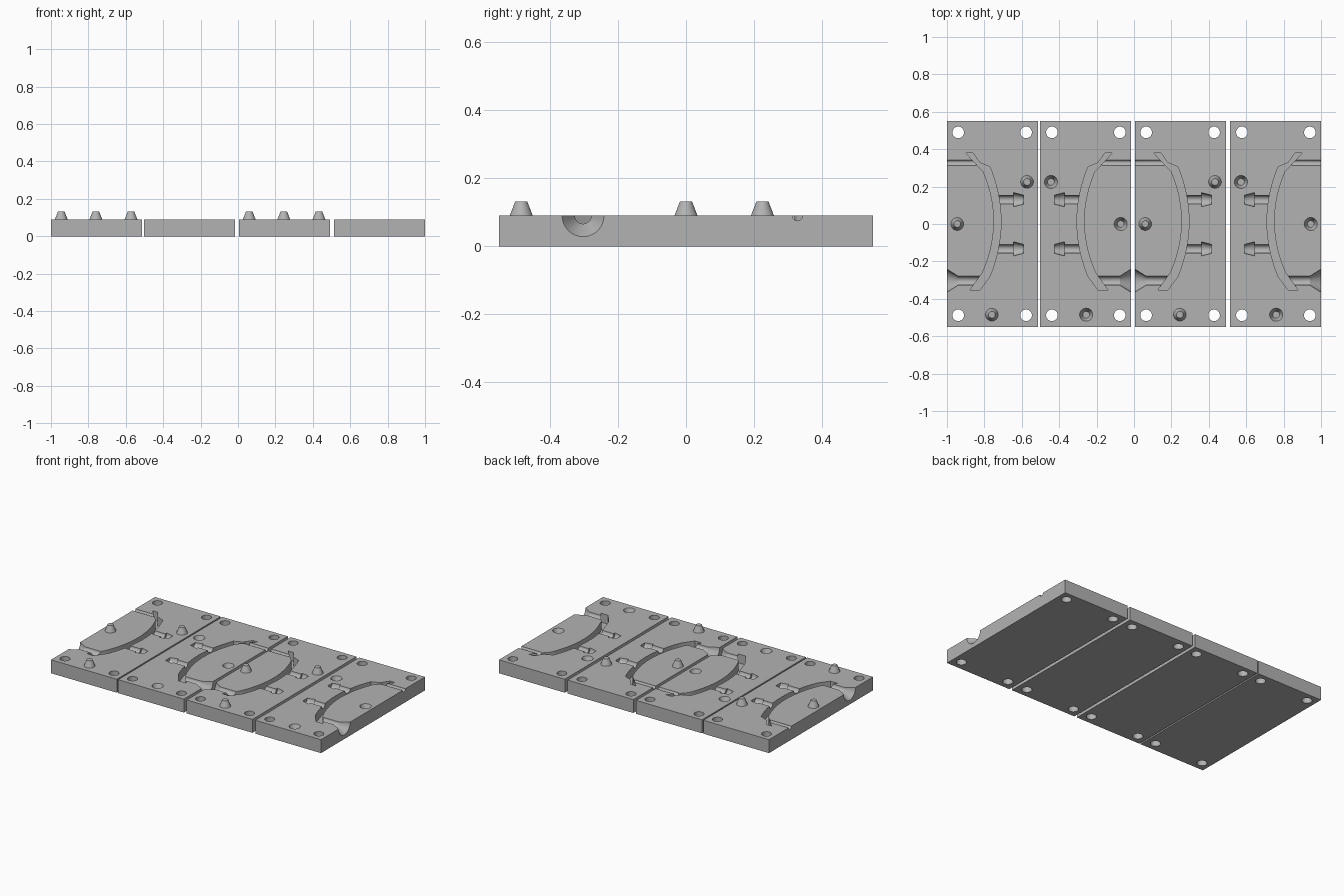
import bpy, bmesh, math
from mathutils import Matrix, Vector

if "Cube" in bpy.data.objects:
    bpy.data.objects.remove(bpy.data.objects["Cube"])

W, H, T = 0.487, 1.1, 0.09      # plate width, length, thickness
PINS = [(0.055, 0.0), (0.428, 0.225), (0.24, -0.485)]
BOLTS = [(x, y) for x in (0.06, 0.423) for y in (-0.488, 0.49)]

grey = bpy.data.materials.new("mould_grey")
grey.use_nodes = True
COLOR = (0.45, 0.45, 0.45, 1)
grey.diffuse_color = COLOR
grey.node_tree.nodes["Principled BSDF"].inputs["Base Color"].default_value = COLOR


def finish(bm, name):
    bmesh.ops.recalc_face_normals(bm, faces=bm.faces)
    mesh = bpy.data.meshes.new(name)
    bm.to_mesh(mesh)
    bm.free()
    mesh.materials.append(grey)
    ob = bpy.data.objects.new(name, mesh)
    bpy.context.collection.objects.link(ob)
    return ob


def lathe(name, rings, origin, axis, segs=32):
    """Round solid from (distance, radius) rings along an axis."""
    bm = bmesh.new()
    turn = Vector((0, 0, 1)).rotation_difference(Vector(axis)).to_matrix()
    loops = []
    for d, r in rings:
        loops.append([bm.verts.new(Vector(origin) + turn @ Vector(
            (r * math.cos(a), r * math.sin(a), d)))
            for a in (2 * math.pi * i / segs for i in range(segs))])
    for lo, hi in zip(loops, loops[1:]):
        for i in range(segs):
            j = (i + 1) % segs
            bm.faces.new((lo[i], lo[j], hi[j], hi[i]))
    bm.faces.new(loops[0])
    bm.faces.new(loops[-1])
    return finish(bm, name)


def prism(name, points, z0, z1):
    bm = bmesh.new()
    face = bm.faces.new([bm.verts.new((x, y, z0)) for x, y in points])
    top = bmesh.ops.extrude_face_region(bm, geom=[face])["geom"]
    bmesh.ops.translate(bm, vec=(0, 0, z1 - z0),
                        verts=[v for v in top if isinstance(v, bmesh.types.BMVert)])
    return finish(bm, name)


def cavity_outline():
    """Bowed cavity with a hooked upper tip and a slanted foot."""
    def steps(a, b, n=14):
        return [a + (b - a) * i / n for i in range(n + 1)]
    outer = [(0.289 - 0.69 * (y - 0.013) ** 2, y) for y in steps(-0.28, 0.305)]
    inner = [(0.251 - 0.80 * (y - 0.015) ** 2, y) for y in steps(0.278, -0.26)]
    return ([(0.123, -0.353), (0.176, -0.353)] + outer
            + [(0.176, 0.327), (0.139, 0.38), (0.1, 0.38)] + inner)


def apply_boolean(target, tool, operation):
    mod = target.modifiers.new("cut", "BOOLEAN")
    mod.operation = operation
    mod.solver = "EXACT"
    mod.object = tool
    bpy.context.view_layer.objects.active = target
    bpy.ops.object.modifier_apply(modifier=mod.name)
    bpy.data.objects.remove(tool)


def build_plate(name, left, mirrored, has_pins):
    s = -1 if mirrored else 1

    def px(x):
        return left + (W - x if mirrored else x)

    along = (s, 0, 0)
    plate = prism(name, [(left, -H / 2), (left + W, -H / 2),
                         (left + W, H / 2), (left, H / 2)], 0, T)
    cutters = [prism("cavity", [(px(x), y) for x, y in cavity_outline()], T - 0.06, T + 0.02)]
    # pouring funnel and air vent, open at the outer edge
    cutters.append(lathe("funnel", [(-0.01, 0.068), (0.06, 0.024), (0.18, 0.024)],
                         (px(0), -0.303, T), along))
    cutters.append(lathe("vent", [(-0.01, 0.015), (0.155, 0.015)],
                         (px(0), 0.328, T), along))
    # stud pockets with barbed heads
    for y in (-0.133, 0.13):
        cutters.append(lathe("stud", [(0.262, 0.023), (0.355, 0.023), (0.355, 0.038),
                                      (0.41, 0.024)], (px(0), y, T), along))
    # bolt holes
    for x, y in BOLTS:
        cutters.append(lathe("bolt", [(-0.02, 0.031), (T + 0.02, 0.031)],
                             (px(x), y, 0), (0, 0, 1)))
    # tapered sockets on the plates that receive the pins
    if not has_pins:
        for x, y in PINS:
            cutters.append(lathe("socket", [(-0.042, 0.018), (0, 0.035), (0.02, 0.035)],
                                 (px(x), y, T), (0, 0, 1)))
    for c in cutters:
        apply_boolean(plate, c, "DIFFERENCE")
    # tapered alignment pins
    if has_pins:
        for x, y in PINS:
            pin = lathe("pin", [(-0.02, 0.034), (0, 0.034), (0.041, 0.018)],
                        (px(x), y, T), (0, 0, 1))
            apply_boolean(plate, pin, "UNION")
    bpy.ops.object.select_all(action="DESELECT")
    plate.select_set(True)
    bpy.context.view_layer.objects.active = plate
    bpy.ops.object.shade_smooth_by_angle(angle=math.radians(25))


build_plate("pin_plate_right", -1.0, False, True)
build_plate("socket_plate_right", -0.503, True, False)
build_plate("pin_plate_left", 0.005, False, True)
build_plate("socket_plate_left", 0.513, True, False)
